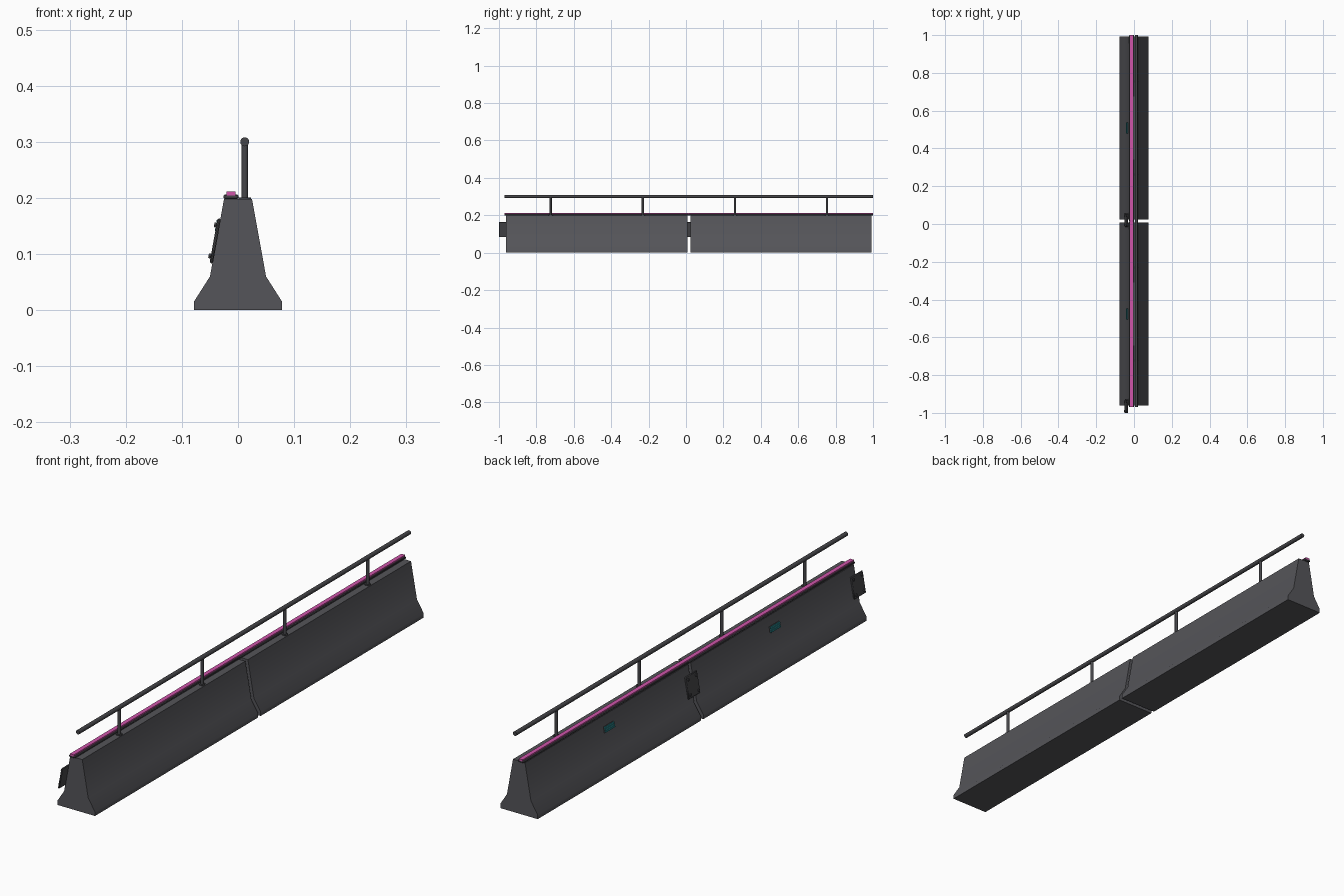
import bpy, bmesh, math
from mathutils import Vector

cube = bpy.data.objects.get("Cube")
if cube:
    bpy.data.objects.remove(cube)


def material(name, rgb):
    m = bpy.data.materials.new(name)
    m.use_nodes = True
    m.diffuse_color = (*rgb, 1)
    m.node_tree.nodes["Principled BSDF"].inputs["Base Color"].default_value = (*rgb, 1)
    return m


CONCRETE = material("dark concrete", (0.09, 0.09, 0.10))
METAL = material("dark metal", (0.06, 0.06, 0.066))
PINK = material("pink light", (0.62, 0.09, 0.40))
TEAL = material("teal light", (0.02, 0.25, 0.28))

SLOPE = math.atan2(0.025, 0.138)   # lean of the upper side face
PITCH = 0.985                      # spacing of the two segments
LENGTH = 0.97


def finish(obj, name, mat, angle=40):
    obj.name = name
    obj.data.materials.append(mat)
    bpy.ops.object.select_all(action='DESELECT')
    obj.select_set(True)
    bpy.context.view_layer.objects.active = obj
    bpy.ops.object.shade_smooth_by_angle(angle=math.radians(angle))
    return obj


def box(name, mat, loc, size, tilt=0, bevel=0):
    bpy.ops.mesh.primitive_cube_add(size=1, location=loc, rotation=(0, tilt, 0))
    obj = bpy.context.object
    obj.scale = size
    bpy.ops.object.transform_apply(location=False, rotation=False, scale=True)
    if bevel:
        mod = obj.modifiers.new("bevel", 'BEVEL')
        mod.width, mod.segments = bevel, 1
    return finish(obj, name, mat, 20)


def rod(name, mat, loc, radius, length, rotation=(0, 0, 0), sides=16):
    bpy.ops.mesh.primitive_cylinder_add(vertices=sides, radius=radius, depth=length,
                                        location=loc, rotation=rotation)
    return finish(bpy.context.object, name, mat)


def on_side(y, z, out=0, up=0):
    """Point on the leaning -x face, moved outward and along the slope."""
    base = Vector((-0.05 + (z - 0.06) * math.tan(SLOPE), y, z))
    normal = Vector((-math.cos(SLOPE), 0, math.sin(SLOPE)))
    along = Vector((math.sin(SLOPE), 0, math.cos(SLOPE)))
    return base + normal * out + along * up


def barrier_body(name, y):
    # Splayed-foot cross-section, extruded along y
    half = [(0.078, 0), (0.078, 0.016), (0.05, 0.06), (0.025, 0.198)]
    profile = half + [(-x, z) for x, z in reversed(half)]
    bm = bmesh.new()
    face = bm.faces.new([bm.verts.new((x, -LENGTH / 2, z)) for x, z in profile])
    new = bmesh.ops.extrude_face_region(bm, geom=[face])["geom"]
    bmesh.ops.translate(bm, vec=(0, LENGTH, 0),
                        verts=[v for v in new if isinstance(v, bmesh.types.BMVert)])
    bmesh.ops.recalc_face_normals(bm, faces=bm.faces)
    mesh = bpy.data.meshes.new(name)
    bm.to_mesh(mesh)
    bm.free()
    obj = bpy.data.objects.new(name, mesh)
    bpy.context.collection.objects.link(obj)
    obj.location.y = y
    finish(obj, name, CONCRETE)


for label, y in (("front", -0.477), ("back", -0.477 + PITCH)):
    barrier_body(label + "_barrier", y)

    # Light strip in its channel
    box(label + "_strip_channel", METAL, (-0.0125, y, 0.202), (0.026, PITCH, 0.008), bevel=0.002)
    box(label + "_strip_light", PINK, (-0.0125, y, 0.2075), (0.016, PITCH, 0.007))

    # Handrail with posts and feet
    rod(label + "_handrail", METAL, (0.012, y, 0.3), 0.008, PITCH, (math.pi / 2, 0, 0))
    for i, side in enumerate((-1, 1)):
        py = y + side * PITCH / 4
        rod(f"{label}_post_{i}", METAL, (0.012, py, 0.248), 0.006, 0.104)
        rod(f"{label}_post_foot_{i}", METAL, (0.012, py, 0.199), 0.011, 0.004)

    # Side lamp with louvres
    box(label + "_lamp_housing", METAL, on_side(y, 0.15, 0.001), (0.004, 0.058, 0.022), SLOPE)
    for i in (-1, 0, 1):
        box(f"{label}_lamp_louvre_{i + 1}", TEAL, on_side(y, 0.15, 0.004, i * 0.0075),
            (0.004, 0.058, 0.0052), SLOPE)

    # Bolted joining plate over the front end of the segment
    jy = y - PITCH / 2 + 0.0045
    box(label + "_joint_plate", METAL, on_side(jy, 0.123, 0.002), (0.006, 0.07, 0.081),
        SLOPE, bevel=0.002)
    for i, (sy, sz) in enumerate([(a, b) for a in (-1, 1) for b in (-1, 1)]):
        rod(f"{label}_joint_bolt_{i}", METAL,
            on_side(jy + sy * 0.024, 0.123, 0.006, sz * 0.028), 0.005, 0.006,
            (0, math.pi / 2 + SLOPE, 0), 6)
